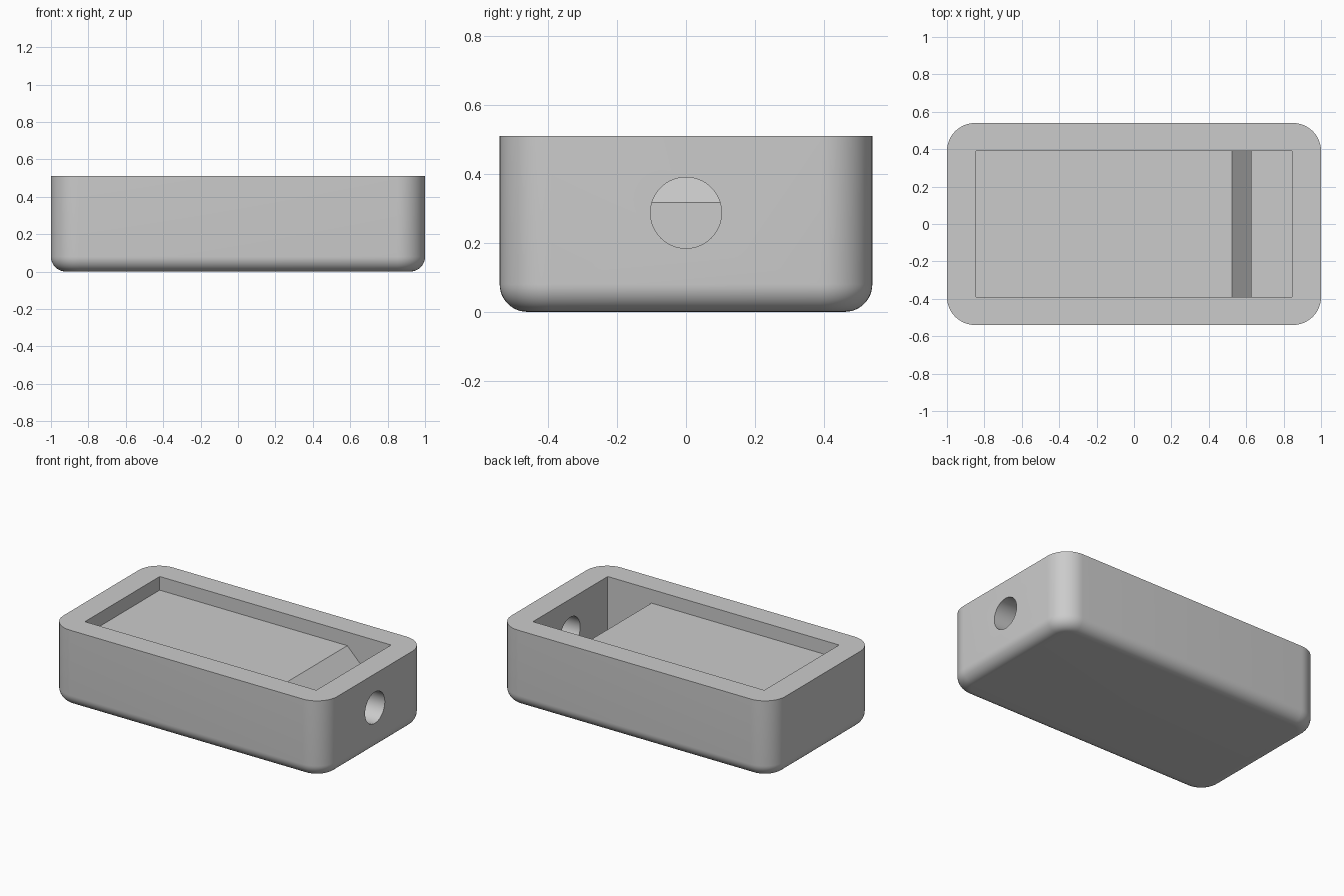
import bpy, bmesh, math

cube = bpy.data.objects.get("Cube")
if cube:
    bpy.data.objects.remove(cube, do_unlink=True)

HALF_X, HALF_Y, HEIGHT = 1.0, 0.54, 0.51
CORNER, FILLET = 0.15, 0.08
IN_X, IN_Y = 0.845, 0.39
SHELF_Z, FLOOR_Z = 0.42, 0.155
HOLE_Z, HOLE_R = 0.287, 0.103
STEPS = 12

grey = bpy.data.materials.new("light grey")
grey.use_nodes = True
colour = (0.6, 0.6, 0.6, 1)
grey.diffuse_color = colour
grey.node_tree.nodes["Principled BSDF"].inputs["Base Color"].default_value = colour


def make_object(name, bm):
    bmesh.ops.recalc_face_normals(bm, faces=bm.faces[:])
    mesh = bpy.data.meshes.new(name)
    bm.to_mesh(mesh)
    bm.free()
    mesh.materials.append(grey)
    obj = bpy.data.objects.new(name, mesh)
    bpy.context.collection.objects.link(obj)
    return obj


def rounded_ring(bm, inset, z):
    """Ring of vertices around a rounded rectangle."""
    radius = CORNER - inset
    ring = []
    for quarter, (sx, sy) in enumerate([(1, 1), (-1, 1), (-1, -1), (1, -1)]):
        for i in range(STEPS + 1):
            a = math.pi / 2 * (quarter + i / STEPS)
            ring.append(bm.verts.new((sx * (HALF_X - CORNER) + radius * math.cos(a),
                                      sy * (HALF_Y - CORNER) + radius * math.sin(a), z)))
    return ring


# Outer body: rounded corners and a filleted bottom edge
bm = bmesh.new()
rings = []
for i in range(STEPS + 1):
    a = math.pi / 2 * i / STEPS
    rings.append(rounded_ring(bm, FILLET * (1 - math.sin(a)), FILLET * (1 - math.cos(a))))
rings.append(rounded_ring(bm, 0, HEIGHT))
for low, high in zip(rings, rings[1:]):
    for i in range(len(low)):
        j = (i + 1) % len(low)
        bm.faces.new((low[i], low[j], high[j], high[i]))
bm.faces.new(rings[0])
bm.faces.new(rings[-1])
tray = make_object("tray_body", bm)

# Cavity cutter: shallow shelf, sloped step and deep pocket
bm = bmesh.new()
profile = [(-IN_X, SHELF_Z), (0.525, SHELF_Z), (0.628, 0.317), (0.628, FLOOR_Z),
           (IN_X, FLOOR_Z), (IN_X, HEIGHT + 0.2), (-IN_X, HEIGHT + 0.2)]
side = bm.faces.new([bm.verts.new((x, -IN_Y, z)) for x, z in profile])
extruded = bmesh.ops.extrude_face_region(bm, geom=[side])["geom"]
bmesh.ops.translate(bm, vec=(0, 2 * IN_Y, 0),
                    verts=[v for v in extruded if isinstance(v, bmesh.types.BMVert)])
cavity = make_object("cavity_cutter", bm)

# Round hole cutter through the end wall
bpy.ops.mesh.primitive_cylinder_add(vertices=64, radius=HOLE_R, depth=0.4,
                                    location=(0.93, 0, HOLE_Z),
                                    rotation=(0, math.pi / 2, 0))
hole = bpy.context.object
hole.name = "hole_cutter"
hole.data.materials.append(grey)

# Cut the body, then discard the cutters
bpy.ops.object.select_all(action="DESELECT")
tray.select_set(True)
bpy.context.view_layer.objects.active = tray
for cutter in (cavity, hole):
    cutter.hide_render = True
    mod = tray.modifiers.new(cutter.name, "BOOLEAN")
    mod.operation = "DIFFERENCE"
    mod.solver = "EXACT"
    mod.object = cutter
    bpy.ops.object.modifier_apply(modifier=mod.name)
    bpy.data.objects.remove(cutter, do_unlink=True)

bpy.ops.object.shade_smooth_by_angle(angle=math.radians(30))
